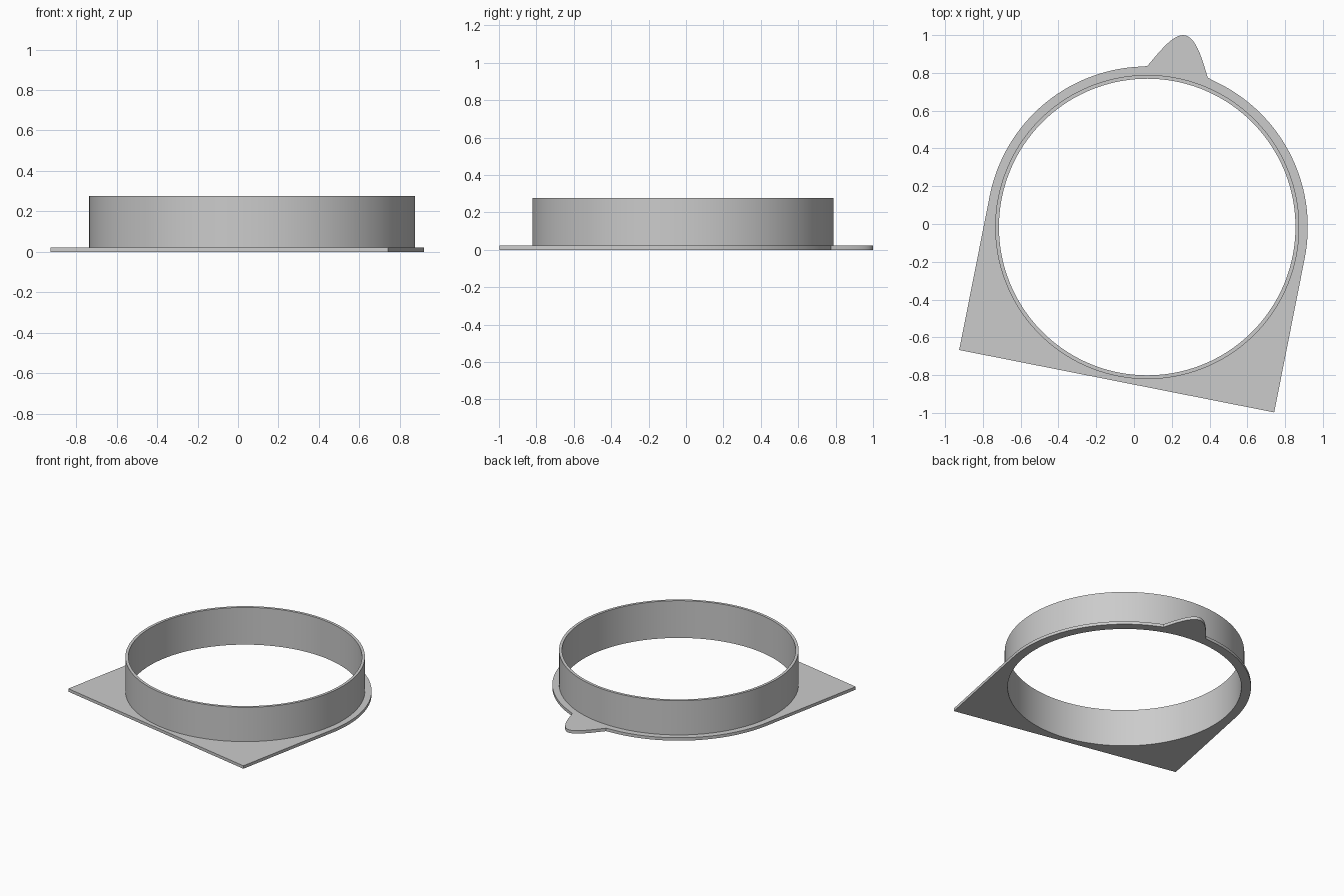
import bpy, bmesh, math
from mathutils import Vector, Matrix
from mathutils.geometry import interpolate_bezier

cube = bpy.data.objects.get("Cube")
if cube:
    bpy.data.objects.remove(cube, do_unlink=True)

CENTRE = Vector((0.07, -0.016))
INNER, OUTER, FLANGE = 0.785, 0.805, 0.85
FRONT = 0.832                      # distance from centre to the straight front edge
PLATE_Z, TOP_Z = 0.022, 0.276
TILT = math.radians(-11.2)

grey = bpy.data.materials.new("light_grey")
grey.use_nodes = True
colour = (0.6, 0.6, 0.6, 1)
grey.diffuse_color = colour
grey.node_tree.nodes["Principled BSDF"].inputs["Base Color"].default_value = colour


def polar(radius, angle):
    return Vector((math.cos(angle), math.sin(angle))) * radius


def arc(start, end, count):
    return [polar(FLANGE, start + (end - start) * i / count) for i in range(count)]


def line(start, end, count):
    return [start.lerp(end, i / count) for i in range(count)]


def bezier(*points):
    a, b, c, d = (Vector(p) - CENTRE for p in points)
    return [p.to_2d() for p in interpolate_bezier(a.to_3d(), b.to_3d(), c.to_3d(), d.to_3d(), 14)]


# Plate outline around the centre: arc, pointer tab, arc, two square corners
tab = bezier((0.39, 0.775), (0.355, 0.9), (0.32, 1.0), (0.26, 1.0))
tab += bezier((0.26, 1.0), (0.2, 1.0), (0.13, 0.905), (0.07, 0.836))[1:]
tab_start = math.atan2(tab[0].y, tab[0].x)
tab_end = math.atan2(tab[-1].y, tab[-1].x)
turn = Matrix.Rotation(TILT, 2)
right_tangent, left_tangent, left_corner, right_corner = (
    turn @ Vector(p) for p in
    ((FLANGE, 0), (-FLANGE, 0), (-FLANGE, -FRONT), (FLANGE, -FRONT)))
outline = arc(TILT, tab_start, 32) + tab
outline += arc(tab_end, TILT + math.pi, 32)[1:]
outline += line(left_tangent, left_corner, 20)
outline += line(left_corner, right_corner, 44)
outline += line(right_corner, right_tangent, 20)


def circle(radius):
    return [p.normalized() * radius for p in outline]


# Closed cross-section swept round the ring: plate, then upright collar wall
bm = bmesh.new()
loops = []
for points, z in ((circle(INNER), 0), (outline, 0), (outline, PLATE_Z),
                  (circle(OUTER), PLATE_Z), (circle(OUTER), TOP_Z), (circle(INNER), TOP_Z)):
    loops.append([bm.verts.new((*(p + CENTRE), z)) for p in points])
for k, low in enumerate(loops):
    high = loops[(k + 1) % len(loops)]
    for i in range(len(low)):
        j = (i + 1) % len(low)
        bm.faces.new((low[i], low[j], high[j], high[i]))
bmesh.ops.recalc_face_normals(bm, faces=bm.faces)

mesh = bpy.data.meshes.new("flanged_collar")
bm.to_mesh(mesh)
bm.free()
mesh.materials.append(grey)
collar = bpy.data.objects.new("flanged_collar", mesh)
bpy.context.collection.objects.link(collar)
bpy.context.view_layer.objects.active = collar
collar.select_set(True)
bpy.ops.object.shade_smooth_by_angle(angle=math.radians(30))
